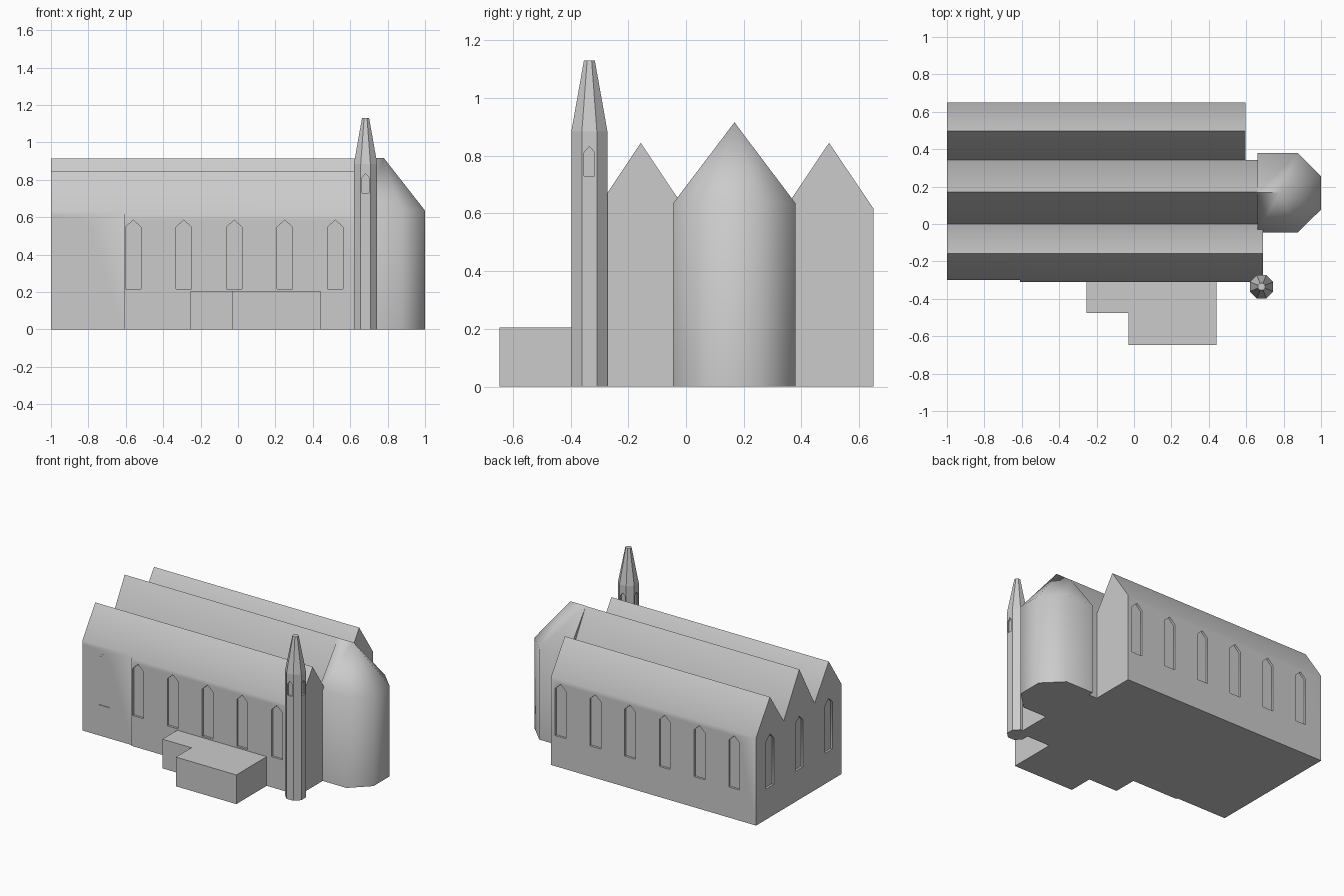
import bpy, bmesh, math
from mathutils import Vector

if "Cube" in bpy.data.objects:
    bpy.data.objects.remove(bpy.data.objects["Cube"])

stone = bpy.data.materials.new("light grey stone")
stone.diffuse_color = (0.6, 0.6, 0.6, 1)
stone.use_nodes = True
stone.node_tree.nodes["Principled BSDF"].inputs["Base Color"].default_value = stone.diffuse_color


def finish(name, bm):
    bmesh.ops.recalc_face_normals(bm, faces=bm.faces)
    me = bpy.data.meshes.new(name)
    bm.to_mesh(me)
    bm.free()
    ob = bpy.data.objects.new(name, me)
    bpy.context.collection.objects.link(ob)
    me.materials.append(stone)
    return ob


def add_prism(bm, ring, vec):
    a = [bm.verts.new(p) for p in ring]
    b = [bm.verts.new(Vector(p) + Vector(vec)) for p in ring]
    bm.faces.new(a)
    bm.faces.new(b[::-1])
    for i in range(len(a)):
        j = (i + 1) % len(a)
        bm.faces.new((a[i], a[j], b[j], b[i]))


def prisms(name, parts):
    bm = bmesh.new()
    for ring, vec in parts:
        add_prism(bm, ring, vec)
    return finish(name, bm)


def select(ob):
    bpy.ops.object.select_all(action='DESELECT')
    ob.select_set(True)
    bpy.context.view_layer.objects.active = ob


def carve(ob, parts):
    cutter = prisms("cutter", parts)
    cutter.hide_render = True
    m = ob.modifiers.new("carve", 'BOOLEAN')
    m.operation, m.solver, m.object = 'DIFFERENCE', 'EXACT', cutter
    select(ob)
    bpy.ops.object.modifier_apply(modifier=m.name)
    bpy.data.objects.remove(cutter)


def smooth(ob):
    select(ob)
    bpy.ops.object.shade_smooth_by_angle(angle=math.radians(50))


def window(cx, cy, nx, ny, w=0.085, z0=0.215, z1=0.545, z2=0.585, depth=0.015):
    """Pointed window cutter centred on a wall point with outward normal (nx, ny)."""
    prof = [(-w / 2, z0), (w / 2, z0), (w / 2, z1), (0, z2), (-w / 2, z1)]
    ring = [(cx - ny * u - nx * depth, cy + nx * u - ny * depth, z) for u, z in prof]
    out = depth + 0.04
    return ring, (nx * out, ny * out, 0)


def nave(name, x1, y0, yr, y1, z0, zr, z1):
    ring = [(-1, y0, 0), (-1, y1, 0), (-1, y1, z1), (-1, yr, zr), (-1, y0, z0)]
    ob = prisms(name, [(ring, (x1 + 1, 0, 0))])
    carve(ob, [window(-1, yr, -1, 0)])
    return ob


# Three parallel gabled naves
south = nave("south_nave", 0.69, -0.31, -0.157, 0.0, 0.615, 0.845, 0.61)
middle = nave("middle_nave", 0.66, 0.0, 0.17, 0.343, 0.61, 0.915, 0.617)
north = nave("north_nave", 0.595, 0.343, 0.496, 0.65, 0.617, 0.845, 0.617)

# Long wall windows, and the set-back west bay of the south wall
bays = [-0.83 + 0.27 * i for i in range(6)]
carve(south, [([(-1.1, -0.4, -0.1), (-0.61, -0.4, -0.1), (-0.61, -0.3, -0.1),
                (-1.1, -0.3, -0.1)], (0, 0, 1.2))])
carve(south, [window(x, -0.31, 0, -1) for x in bays])
carve(north, [window(x, 0.65, 0, 1) for x in bays])
for ob in (south, middle, north):
    smooth(ob)

# Polygonal apse with hipped roof
plan = [(0.66, -0.045), (0.875, -0.045), (1, 0.077), (1, 0.255), (0.875, 0.38), (0.66, 0.38)]
bm = bmesh.new()
base = [bm.verts.new((x, y, 0)) for x, y in plan]
eave = [bm.verts.new((x, y, 0.635)) for x, y in plan]
back = bm.verts.new((0.66, 0.168, 0.916))
peak = bm.verts.new((0.78, 0.168, 0.916))
bm.faces.new(base)
for i in range(5):
    bm.faces.new((base[i], base[i + 1], eave[i + 1], eave[i]))
for i in range(1, 4):
    bm.faces.new((eave[i], eave[i + 1], peak))
bm.faces.new((eave[0], eave[1], peak, back))
bm.faces.new((eave[4], eave[5], back, peak))
bm.faces.new((base[5], base[0], eave[0], back, eave[5]))
smooth(finish("apse", bm))

# Octagonal tower with truncated spire
TX, TY, AP = 0.682, -0.335, 0.0625
bm = bmesh.new()
rings = []
for ap, z in ((AP, 0), (AP, 0.885), (0.019, 1.13)):
    r = ap / math.cos(math.pi / 8)
    rings.append([bm.verts.new((TX + r * math.cos((k + 0.5) * math.pi / 4),
                                TY + r * math.sin((k + 0.5) * math.pi / 4), z))
                  for k in range(8)])
for lo, hi in zip(rings, rings[1:]):
    for k in range(8):
        j = (k + 1) % 8
        bm.faces.new((lo[k], lo[j], hi[j], hi[k]))
bm.faces.new(rings[0])
bm.faces.new(rings[-1])
tower = finish("tower", bm)
carve(tower, [window(TX + nx * AP, TY + ny * AP, nx, ny, 0.036, 0.73, 0.812, 0.832, 0.01)
              for nx, ny in ((1, 0), (-1, 0), (0, 1), (0, -1))])

# Low stepped annex in front
annex = [(-0.255, -0.305), (-0.255, -0.475), (-0.03, -0.475), (-0.03, -0.647),
         (0.44, -0.647), (0.44, -0.305)]
prisms("annex", [([(x, y, 0) for x, y in annex], (0, 0, 0.205))])
